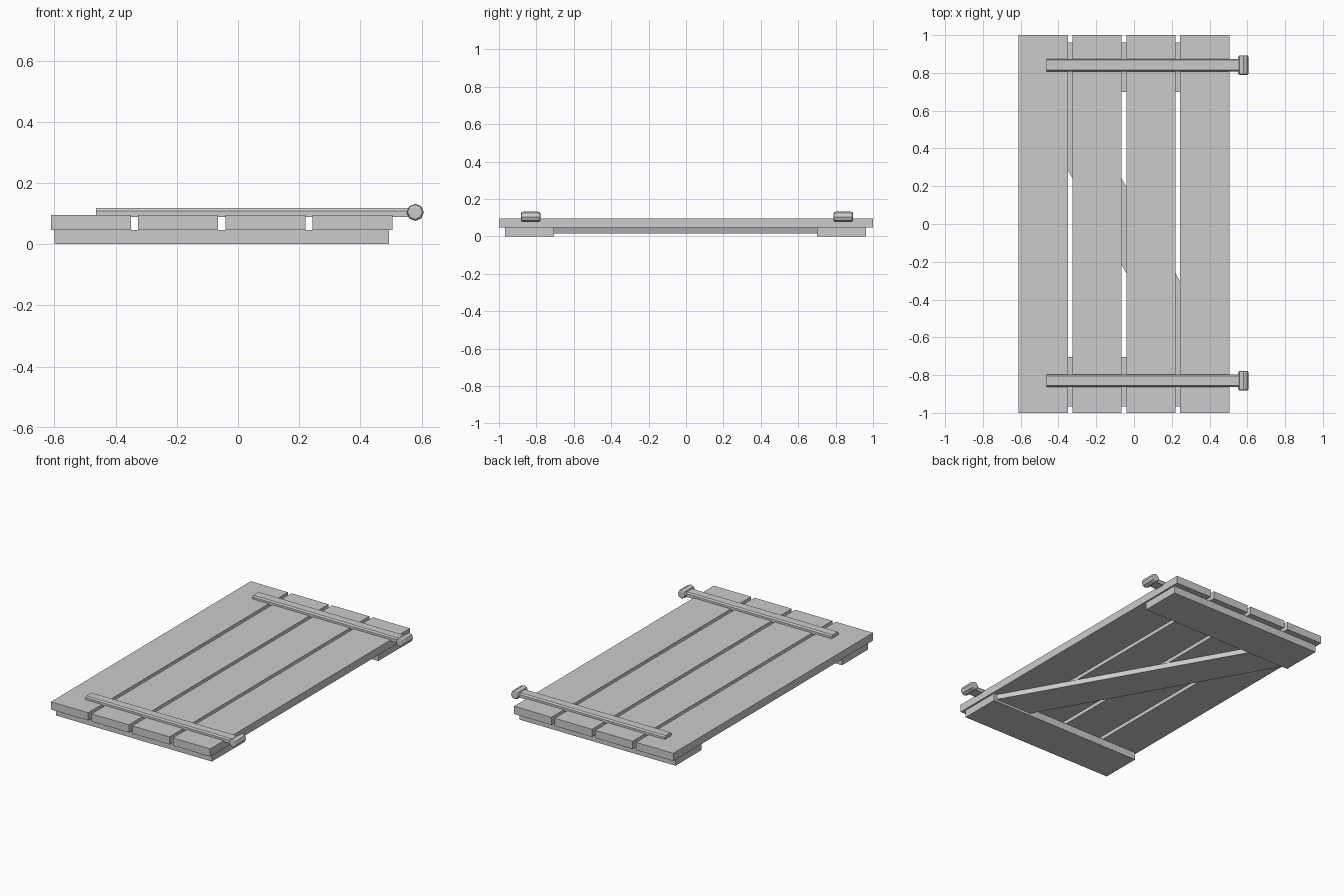
import bpy, bmesh, math
from mathutils import Matrix

if "Cube" in bpy.data.objects:
    bpy.data.objects.remove(bpy.data.objects["Cube"])


def prism(name, pts, axis, lo, hi):
    """Extrude a closed 2D profile along x (pts are y,z) or z (pts are x,y)."""
    place = (lambda p, d: (d, p[0], p[1])) if axis == 'x' else (lambda p, d: (p[0], p[1], d))
    bm = bmesh.new()
    a = [bm.verts.new(place(p, lo)) for p in pts]
    b = [bm.verts.new(place(p, hi)) for p in pts]
    bm.faces.new(a)
    bm.faces.new(b)
    n = len(pts)
    for i in range(n):
        bm.faces.new((a[i], a[(i + 1) % n], b[(i + 1) % n], b[i]))
    bmesh.ops.recalc_face_normals(bm, faces=bm.faces)
    return finish(name, bm)


def finish(name, bm):
    me = bpy.data.meshes.new(name)
    bm.to_mesh(me)
    bm.free()
    ob = bpy.data.objects.new(name, me)
    bpy.context.collection.objects.link(ob)
    return ob


def board(name, x0, x1, y0, y1, z0, z1):
    return prism(name, [(x0, y0), (x1, y0), (x1, y1), (x0, y1)], 'z', z0, z1)


# Four long planks with gaps between them
for i in range(4):
    x = -0.611 + i * 0.285
    board(f"plank_{i + 1}", x, x + 0.261, -1, 1, 0.047, 0.096)

# Cross battens on the underside
board("lower_batten", -0.60, 0.494, -0.967, -0.705, 0, 0.047)
board("upper_batten", -0.60, 0.494, 0.70, 0.962, 0, 0.047)

# Diagonal brace between the battens
prism("diagonal_brace", [(-0.586, 0.70), (-0.326, 0.70), (0.472, -0.705), (0.212, -0.705)],
      'z', 0.015, 0.047)


# Hinges: chamfered strap and rounded octagonal barrel
def hinge(name, y):
    w = 0.033
    prism(name + "_strap", [(y - w, 0.089), (y + w, 0.089), (y + w, 0.109),
                            (y + w - 0.007, 0.118), (y - w + 0.007, 0.118), (y - w, 0.109)],
          'x', -0.464, 0.565)
    bm = bmesh.new()
    rings = []
    for dy, r in ((-0.052, 0.019), (-0.049, 0.025), (-0.041, 0.028),
                  (0.041, 0.028), (0.049, 0.025), (0.052, 0.019)):
        rings.append([bm.verts.new((0.579 + r * math.cos(k * math.pi / 4), y + dy,
                                    0.104 + r * math.sin(k * math.pi / 4))) for k in range(8)])
    for a, b in zip(rings, rings[1:]):
        for k in range(8):
            j = (k + 1) % 8
            bm.faces.new((a[k], a[j], b[j], b[k]))
    bm.faces.new(rings[0])
    bm.faces.new(rings[-1])
    bmesh.ops.recalc_face_normals(bm, faces=bm.faces)
    finish(name + "_barrel", bm)


hinge("lower_hinge", -0.83)
hinge("upper_hinge", 0.841)
